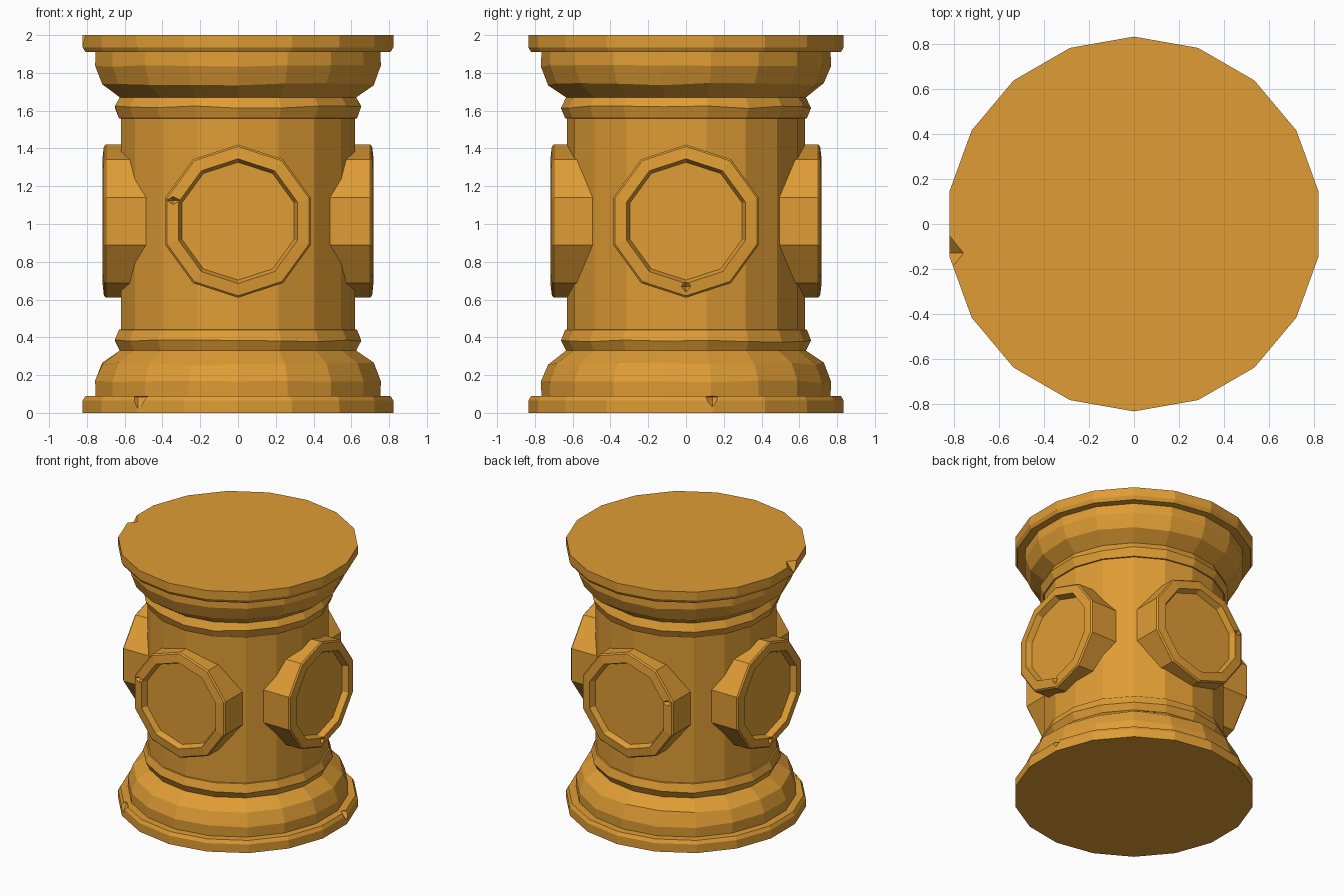
import bpy, bmesh, math, random
from mathutils import Matrix, Vector

random.seed(4)
if "Cube" in bpy.data.objects:
    bpy.data.objects.remove(bpy.data.objects["Cube"], do_unlink=True)

# Single ochre material
ochre = bpy.data.materials.new("ochre_stone")
ochre.use_nodes = True
colour = (0.74, 0.335, 0.035, 1)
ochre.diffuse_color = colour
ochre.node_tree.nodes["Principled BSDF"].inputs["Base Color"].default_value = colour


def lathe(name, profile, sides, matrix=Matrix(), wobble=0.0):
    """Faceted solid of revolution from (radius, height) pairs, capped at both ends."""
    bm = bmesh.new()
    rings = []
    for k, (r, z) in enumerate(profile):
        loose = wobble if 1 < k < len(profile) - 2 else 0
        ring = []
        for i in range(sides):
            a = math.pi / 2 + math.tau * i / sides
            dz = random.uniform(-loose, loose)
            ring.append(bm.verts.new((r * math.cos(a), r * math.sin(a), z + dz)))
        rings.append(ring)
    for low, high in zip(rings, rings[1:]):
        for i in range(sides):
            j = (i + 1) % sides
            bm.faces.new((low[i], low[j], high[j], high[i]))
    bm.faces.new(rings[0][::-1])
    bm.faces.new(rings[-1])
    bm.transform(matrix)
    bmesh.ops.recalc_face_normals(bm, faces=bm.faces)
    mesh = bpy.data.meshes.new(name)
    bm.to_mesh(mesh)
    bm.free()
    mesh.materials.append(ochre)
    obj = bpy.data.objects.new(name, mesh)
    bpy.context.collection.objects.link(obj)
    return obj


def chip(obj, centre, size):
    """Knock a small pyramid-shaped notch out of an object."""
    place = Matrix.Translation(Vector(centre)) @ Matrix.Diagonal((*size, 1))
    cutter = lathe("chip_cutter", [(0.2, -1), (1, 0), (0.2, 1)], 4, place)
    cutter.hide_render = True
    cut = obj.modifiers.new("chip", "BOOLEAN")
    cut.operation = "DIFFERENCE"
    cut.solver = "EXACT"
    cut.object = cutter
    bpy.context.view_layer.update()
    graph = bpy.context.evaluated_depsgraph_get()
    carved = bpy.data.meshes.new_from_object(obj.evaluated_get(graph))
    obj.modifiers.clear()
    obj.data = carved
    bpy.data.objects.remove(cutter, do_unlink=True)


SIDES = 18

# Shaft
lathe("shaft", [(0.63, 0.3), (0.63, 1.7)], SIDES)

# Base and capital share one moulding shape, mirrored in height
slab = [(0.835, 0), (0.835, 0.065), (0.82, 0.09), (0.7, 0.09)]
bell = [(0.6, 0.08), (0.765, 0.08), (0.768, 0.165), (0.73, 0.26), (0.635, 0.33), (0.6, 0.33)]
collar = [(0.6, 0.325), (0.635, 0.33), (0.662, 0.382), (0.64, 0.44), (0.6, 0.445)]
parts = {}
for place, flip in (("base", False), ("capital", True)):
    for part, profile in (("slab", slab), ("bell", bell), ("collar", collar)):
        pts = [(r, 2 - z) for r, z in profile] if flip else profile
        loose = 0.007 if part != "slab" else 0
        parts[place, part] = lathe(f"{place}_{part}", pts, SIDES, wobble=loose)

# Four framed medallions with sunken panels
frame = [(0.405, 0.42), (0.405, 0.70), (0.395, 0.71), (0.33, 0.718), (0.312, 0.675)]
medallions = {}
for k, side in enumerate(("front", "left", "back", "right")):
    turn = (Matrix.Translation((0, 0, 1.015)) @ Matrix.Rotation(k * math.pi / 2, 4, "Z")
            @ Matrix.Rotation(math.pi / 2, 4, "X"))
    medallions[side] = lathe(f"{side}_medallion", frame, 10, turn)

# Worn notches on the frames and slabs
chip(medallions["front"], (-0.345, -0.73, 1.125), (0.055, 0.05, 0.025))
chip(medallions["back"], (-0.345, 0.73, 1.125), (0.055, 0.05, 0.025))
chip(medallions["left"], (0.73, 0, 0.67), (0.05, 0.035, 0.04))
chip(medallions["right"], (-0.73, 0, 0.67), (0.05, 0.035, 0.04))
chip(parts["base", "slab"], (-0.53, -0.65, 0.085), (0.06, 0.06, 0.06))
chip(parts["base", "slab"], (0.83, 0.14, 0.085), (0.06, 0.05, 0.05))
chip(parts["capital", "slab"], (-0.84, -0.13, 2.0), (0.08, 0.1, 0.07))
